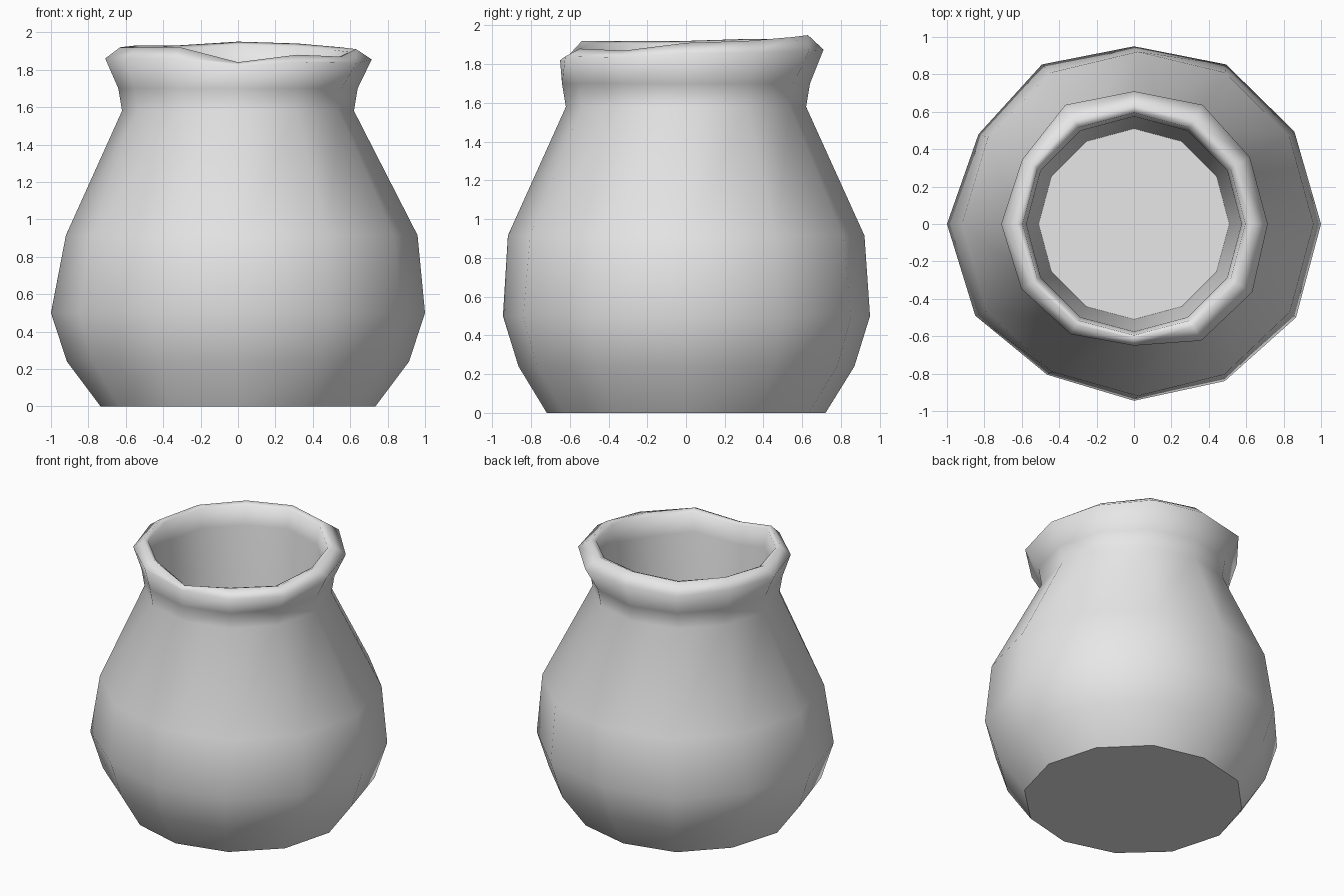
import bpy, bmesh
from math import cos, sin, radians
from mathutils import Vector

cube = bpy.data.objects.get("Cube")
if cube:
    bpy.data.objects.remove(cube, do_unlink=True)

SIDES = 12
# Hand-made irregularity, one entry per corner, counter-clockwise from +x
BODY_WOBBLE = [1, .99, .985, .95, .985, .96, 1, .98, .93, .945, .97, 1]
LIP_RADIUS = [.715, .715, .735, .71, .735, .69, .71, .695, .68, .65, .72, .73]
LIP_HEIGHT = [1.91, 1.92, 1.94, 1.95, 1.93, 1.93, 1.92, 1.92, 1.92, 1.84, 1.88, 1.87]
LIP_INNER = .595

# Body profile: radius, height, share of the wobble, sideways shift
BODY = [(.735, 0, .4, 0), (.915, .24, 1, 0), (1, .5, 1, 0),
        (.94, .915, .4, .02), (.62, 1.58, 0, 0), (.64, 1.7, 0, 0)]


def add_ring(bm, place):
    """Add one ring; place(i) gives radius, height and sideways shift."""
    ring = []
    for i in range(SIDES):
        r, z, dx = place(i)
        a = radians(360 / SIDES * i)
        ring.append(bm.verts.new(Vector((r * cos(a) + dx, r * sin(a), z))))
    return ring


bm = bmesh.new()
rings = []

# Outer wall
for r, z, share, dx in BODY:
    rings.append(add_ring(bm, lambda i: (r * (1 + share * (BODY_WOBBLE[i] - 1)), z, dx)))

# Uneven rolled lip: outer edge, crest, inner edge
rings.append(add_ring(bm, lambda i: (LIP_RADIUS[i], 1.86 + .5 * (LIP_HEIGHT[i] - 1.92), 0)))
rings.append(add_ring(bm, lambda i: (LIP_INNER + .3 * (LIP_RADIUS[i] - LIP_INNER), LIP_HEIGHT[i], 0)))
rings.append(add_ring(bm, lambda i: (LIP_INNER, LIP_HEIGHT[i] - .015, 0)))

# Tapered inside wall
rings.append(add_ring(bm, lambda i: (.575, LIP_HEIGHT[i] - .15, 0)))
rings.append(add_ring(bm, lambda i: (.51, .25, 0)))

for low, high in zip(rings, rings[1:]):
    for i in range(SIDES):
        j = (i + 1) % SIDES
        bm.faces.new((low[i], low[j], high[j], high[i])).smooth = True

# Flat base and inside floor with crisp borders
base = bm.faces.new(list(reversed(rings[0])))
floor = bm.faces.new(rings[-1])
for face in (base, floor):
    face.smooth = False
    for edge in face.edges:
        edge.smooth = False

mesh = bpy.data.meshes.new("pot")
bm.to_mesh(mesh)
bm.free()
pot = bpy.data.objects.new("pot", mesh)
bpy.context.collection.objects.link(pot)

# Plain clay colour
clay = bpy.data.materials.new("light_grey_clay")
clay.use_nodes = True
clay.diffuse_color = (.8, .8, .8, 1)
clay.node_tree.nodes["Principled BSDF"].inputs["Base Color"].default_value = (.8, .8, .8, 1)
mesh.materials.append(clay)
